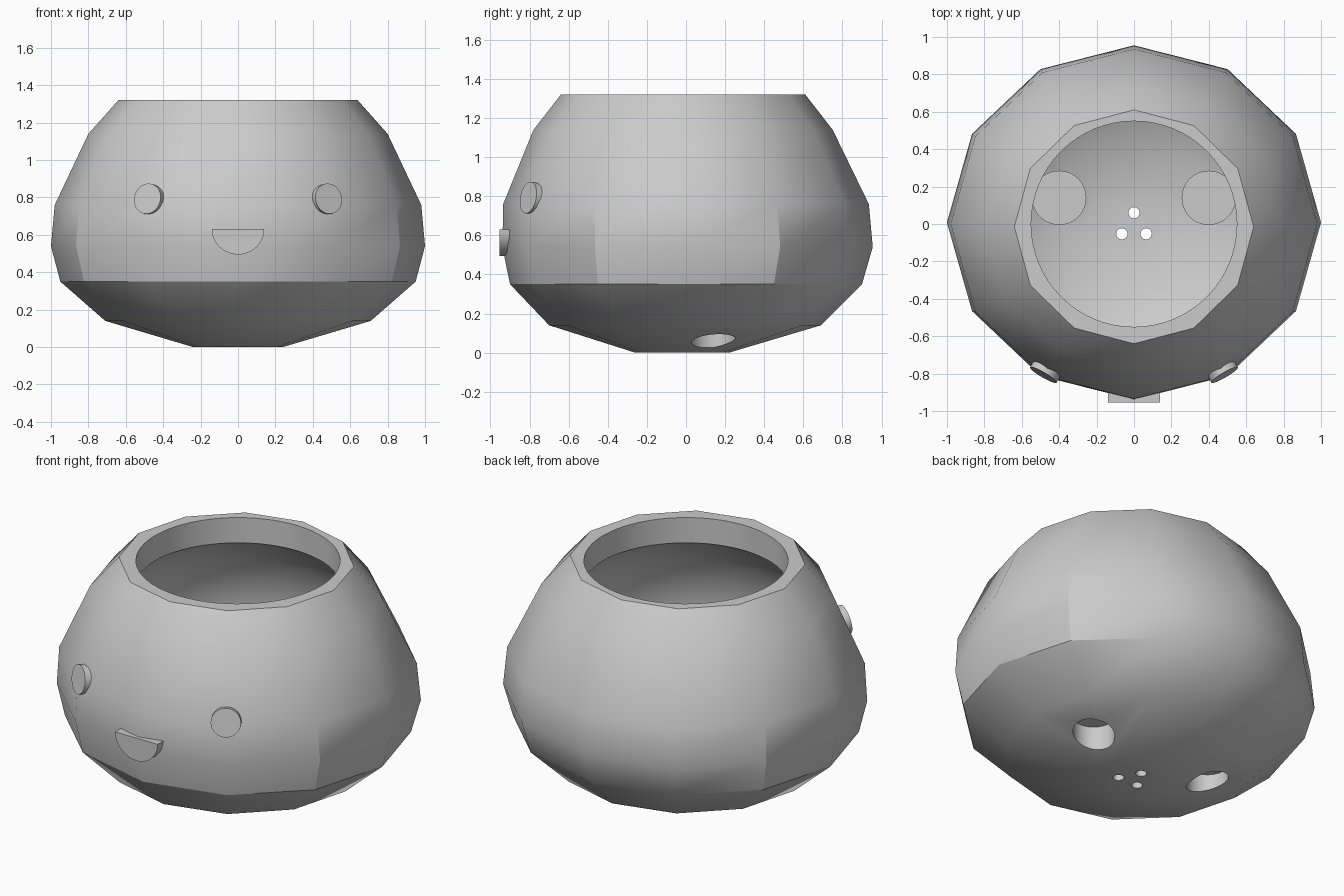
import bpy, bmesh
from math import sin, cos, pi, radians
from mathutils import Matrix, Vector

if "Cube" in bpy.data.objects:
    bpy.data.objects.remove(bpy.data.objects["Cube"])

grey = bpy.data.materials.new("plain grey")
grey.use_nodes = True
grey.diffuse_color = (0.6, 0.6, 0.6, 1)
grey.node_tree.nodes["Principled BSDF"].inputs["Base Color"].default_value = (0.6, 0.6, 0.6, 1)


def make_object(name, bm):
    bmesh.ops.recalc_face_normals(bm, faces=bm.faces)
    mesh = bpy.data.meshes.new(name)
    bm.to_mesh(mesh)
    bm.free()
    mesh.materials.append(grey)
    obj = bpy.data.objects.new(name, mesh)
    bpy.context.collection.objects.link(obj)
    return obj


def loft(name, rings, sides):
    """Closed solid through rings of (height, x radius, y radius, y centre)."""
    bm = bmesh.new()
    loops = []
    for z, rx, ry, cy in rings:
        loops.append([bm.verts.new((rx * cos(2 * pi * i / sides), cy + ry * sin(2 * pi * i / sides), z))
                      for i in range(sides)])
    for low, high in zip(loops, loops[1:]):
        for i in range(sides):
            j = (i + 1) % sides
            bm.faces.new((low[i], low[j], high[j], high[i]))
    bm.faces.new(loops[0][::-1])
    bm.faces.new(loops[-1])
    return make_object(name, bm)


def cylinder(name, x, y, bottom, top, radius, sides=48):
    obj = loft(name, [(bottom, radius, radius, 0), (top, radius, radius, 0)], sides)
    obj.data.transform(Matrix.Translation((x, y, 0)))
    return obj


def cut(target, cutter):
    """Subtract the cutter, then discard it."""
    mod = target.modifiers.new("cut", 'BOOLEAN')
    mod.operation = 'DIFFERENCE'
    mod.solver = 'EXACT'
    mod.object = cutter
    bpy.context.view_layer.objects.active = target
    bpy.ops.object.modifier_apply(modifier=mod.name)
    bpy.data.objects.remove(cutter)


def smooth(obj, angle):
    bpy.ops.object.select_all(action='DESELECT')
    obj.select_set(True)
    bpy.context.view_layer.objects.active = obj
    bpy.ops.object.shade_smooth_by_angle(angle=radians(angle))


# Twelve-sided pot
pot = loft("pot_body", [
    (0, .24, .24, -.02), (.14, .71, .695, -.005), (.35, .95, .9, 0), (.54, 1, .947, .008),
    (.76, .98, .935, 0), (1.14, .8, .765, -.015), (1.32, .64, .625, -.015)], 12)

# Round hollow with a straight neck
hollow = [(.06, .1), (.07, .25), (.125, .45), (.21, .65), (.36, .82), (.55, .88),
          (.76, .86), (.95, .78), (1.08, .68), (1.17, .55), (1.5, .55)]
cavity = loft("cavity", [(z, r, r, 0) for z, r in hollow], 64)

# Two capped sockets standing on the floor of the hollow
SOCKETS = [(-.4, .14), (.4, .14)]
for x, y in SOCKETS:
    cut(cavity, cylinder("socket_wall", x, y, -.1, .2, .145))
cut(pot, cavity)
for x, y in SOCKETS:
    cut(pot, cylinder("socket_hole", x, y, -.1, .17, .113))

# Three drain holes
for i in range(3):
    a = pi / 2 + i * 2 * pi / 3
    cut(pot, cylinder("drain_hole", .075 * cos(a), -.015 + .075 * sin(a), -.1, .3, .03, 24))

smooth(pot, 29)
# Soften the upright edges on the two sides
for e in pot.data.edges:
    ends = [pot.data.vertices[v].co for v in e.vertices]
    if all(abs(p.x) > .9 and abs(p.y) < .03 for p in ends):
        e.use_edge_sharp = False

# Round eyes facing outward and slightly up
for side, name in ((-1, "right_eye"), (1, "left_eye")):
    eye = cylinder(name, 0, 0, -.05, .02, .082, 40)
    facing = Vector((side * .5, -.86, .17)).to_track_quat('Z', 'Y')
    eye.data.transform(Matrix.Translation((side * .475, -.79, .79)) @ facing.to_matrix().to_4x4())
    smooth(eye, 30)

# Half-round smiling mouth
bm = bmesh.new()
arc = [bm.verts.new((.14 * cos(pi * i / 24), -.955, .63 - .135 * sin(pi * i / 24))) for i in range(25)]
face = bm.faces.new(arc)
extruded = bmesh.ops.extrude_face_region(bm, geom=[face], use_keep_orig=True)
bmesh.ops.translate(bm, vec=(0, .08, 0),
                    verts=[g for g in extruded["geom"] if isinstance(g, bmesh.types.BMVert)])
mouth = make_object("mouth", bm)
smooth(mouth, 30)
